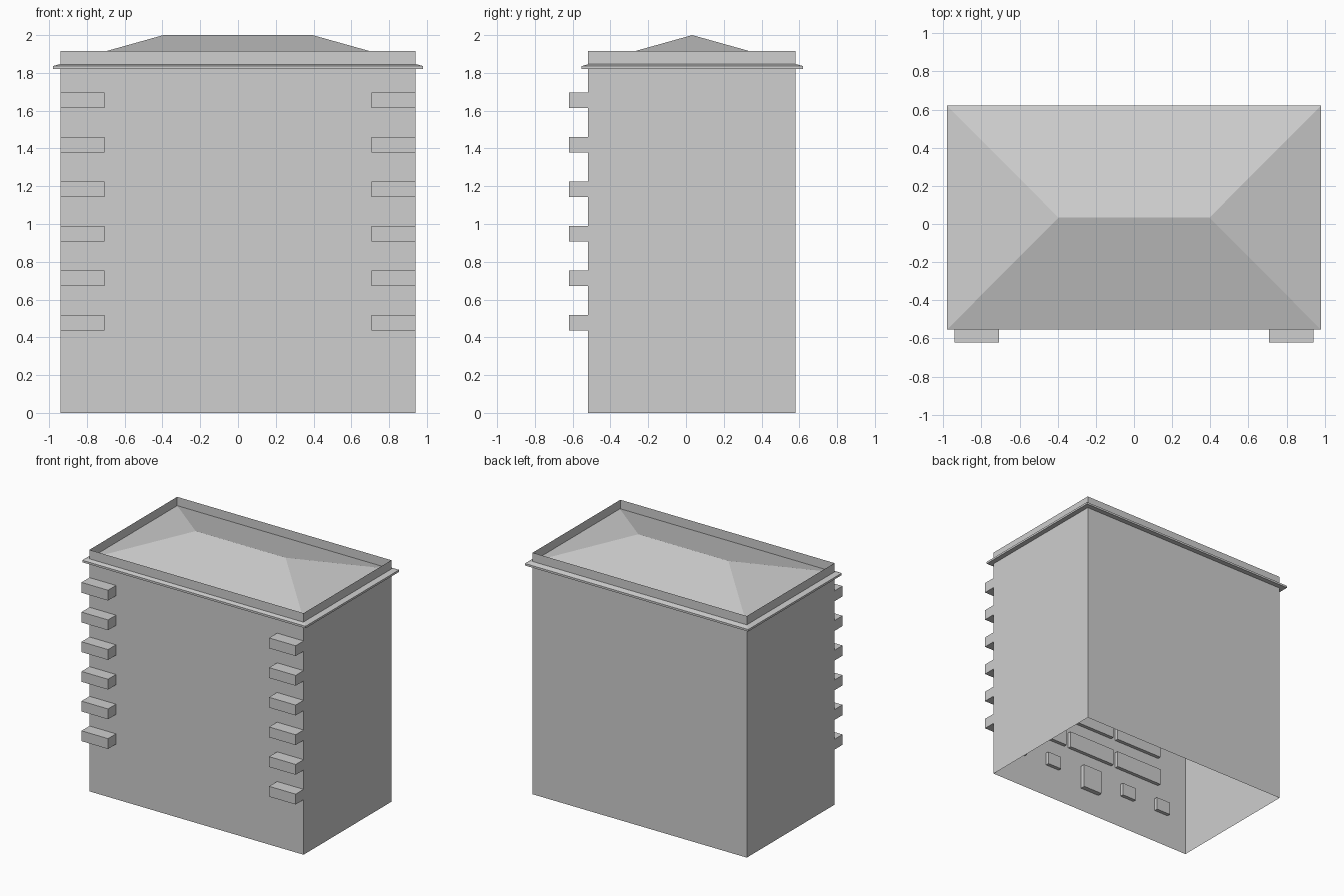
import bpy, bmesh

if "Cube" in bpy.data.objects:
    bpy.data.objects.remove(bpy.data.objects["Cube"])

grey = bpy.data.materials.new("plain grey")
grey.diffuse_color = (0.62, 0.62, 0.62, 1)
grey.use_nodes = True
grey.node_tree.nodes["Principled BSDF"].inputs["Base Color"].default_value = grey.diffuse_color

W, Y0, Y1 = 0.94, -0.52, 0.58          # wall half width, front and back


def make(name, verts, faces):
    me = bpy.data.meshes.new(name)
    me.from_pydata(verts, [], faces)
    me.materials.append(grey)
    ob = bpy.data.objects.new(name, me)
    bpy.context.collection.objects.link(ob)
    return ob


def box(name, x0, x1, y0, y1, z0, z1):
    v = [(x, y, z) for z in (z0, z1)
         for x, y in ((x0, y0), (x1, y0), (x1, y1), (x0, y1))]
    f = [(3, 2, 1, 0), (4, 5, 6, 7)]
    f += [(i, (i + 1) % 4, (i + 1) % 4 + 4, i + 4) for i in range(4)]
    return make(name, v, f)


# Thin walls, open at the bottom, rising past the roof edge as a parapet
walls = box("walls", -W, W, Y0, Y1, 0, 1.917)
bm = bmesh.new()
bm.from_mesh(walls.data)
caps = [f for f in bm.faces if abs(f.normal.z) > 0.5]
bmesh.ops.delete(bm, geom=caps, context='FACES_ONLY')
bm.to_mesh(walls.data)
bm.free()

# Hip roof on a thin overhanging slab
RX, RY0, RY1, ZB, ZS = 0.98, -0.553, 0.62, 1.82, 1.836
v = [(x, y, z) for z in (ZB, ZS)
     for x, y in ((-RX, RY0), (RX, RY0), (RX, RY1), (-RX, RY1))]
v += [(-0.395, 0.033, 2.0), (0.395, 0.033, 2.0)]
f = [(3, 2, 1, 0)] + [(i, (i + 1) % 4, (i + 1) % 4 + 4, i + 4) for i in range(4)]
f += [(4, 5, 9, 8), (5, 6, 9), (6, 7, 8, 9), (7, 4, 8)]
make("hip_roof", v, f)

# Corner blocks and the window panels behind the front wall, floor by floor
for i in range(6):
    z = 0.437 + i * 0.2355
    for side, a, b in (("left", -W, -0.707), ("right", 0.707, W)):
        box(f"corner_block_{side}_{i}", a, b, -0.62, Y0, z, z + 0.082)
    for j, cx in enumerate((-0.46, 0, 0.46)):
        box(f"window_{i}_{j}", cx - 0.21, cx + 0.21, Y0 + 0.002, Y0 + 0.03,
            z + 0.055, z + 0.185)

# Ground floor openings behind the front wall
for j, cx in enumerate((-0.70, -0.365, 0.365, 0.70)):
    box(f"small_window_{j}", cx - 0.063, cx + 0.063, Y0 + 0.002, Y0 + 0.03, 0.265, 0.367)
box("door", -0.085, 0.085, Y0 + 0.002, Y0 + 0.04, 0.19, 0.38)
